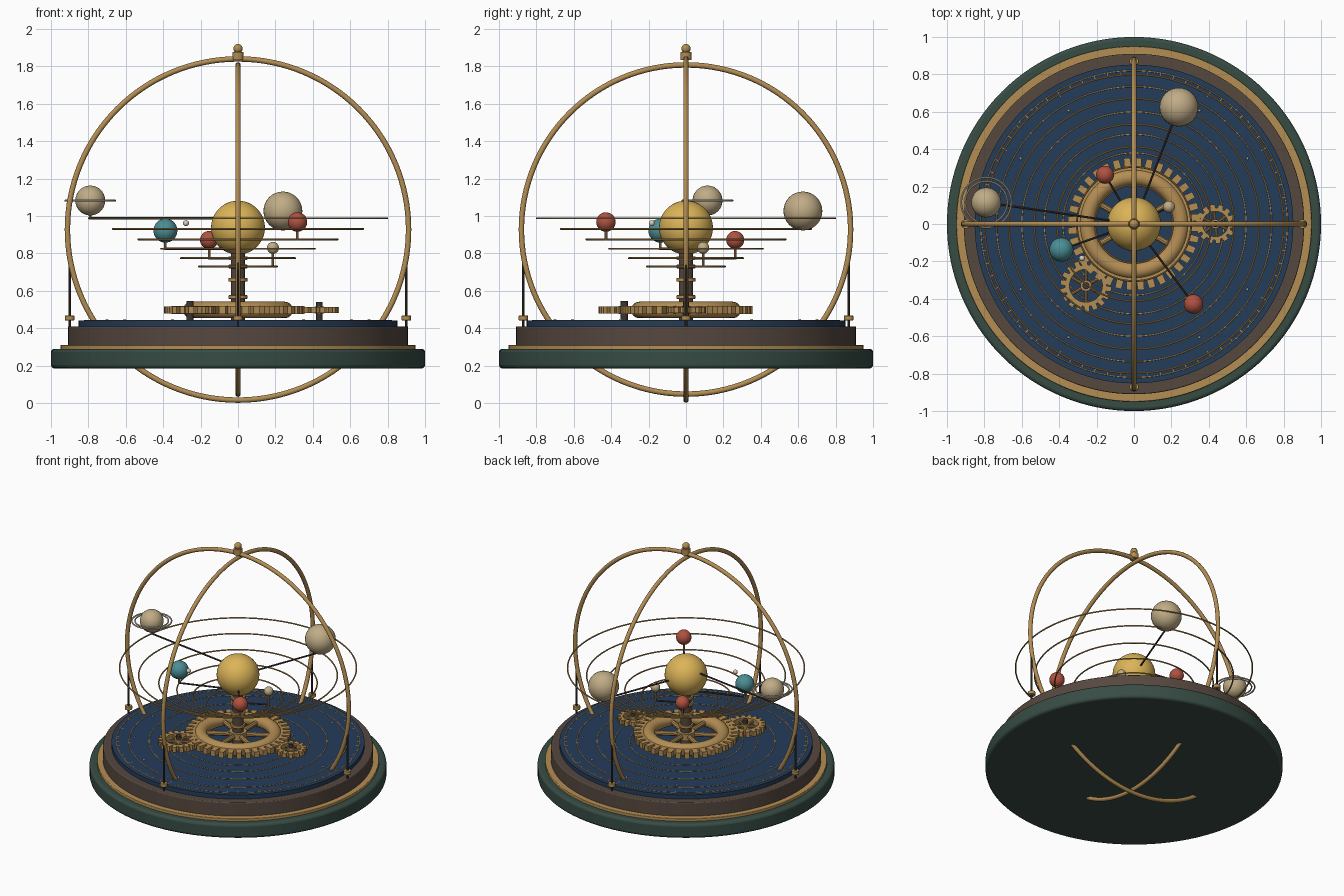
import bpy, bmesh, math
from mathutils import Vector

if "Cube" in bpy.data.objects:
    bpy.data.objects.remove(bpy.data.objects["Cube"])

def lin(c):
    c /= 255
    return c / 12.92 if c <= 0.04045 else ((c + 0.055) / 1.055) ** 2.4

def material(name, r, g, b):
    m = bpy.data.materials.new(name)
    m.diffuse_color = (lin(r), lin(g), lin(b), 1)
    m.use_nodes = True
    m.node_tree.nodes["Principled BSDF"].inputs["Base Color"].default_value = m.diffuse_color
    return m

GREEN = material("dark green", 55, 76, 68)
BRASS = material("brass", 180, 142, 84)
WOOD = material("dark wood", 86, 72, 63)
BLUE = material("night blue", 36, 60, 90)
GOLD = material("sun gold", 220, 180, 88)
TEAL = material("teal", 74, 142, 150)
RED = material("rust red", 176, 82, 64)
TAN = material("tan", 192, 172, 134)
PALE = material("pale ivory", 216, 206, 186)
STEEL = material("dark steel", 62, 54, 50)

def finish(name, mat, bevel=0):
    o = bpy.context.object
    o.name = name
    o.data.materials.append(mat)
    if bevel:
        b = o.modifiers.new("bevel", 'BEVEL')
        b.width, b.segments, b.limit_method = bevel, 3, 'ANGLE'
    bpy.ops.object.shade_smooth_by_angle(angle=math.radians(35))
    return o

def cyl(name, mat, r, z0, z1, x=0, y=0, n=24, bevel=0):
    bpy.ops.mesh.primitive_cylinder_add(vertices=n, radius=r, depth=z1 - z0, location=(x, y, (z0 + z1) / 2))
    return finish(name, mat, bevel)

def ball(name, mat, r, loc, n=32):
    bpy.ops.mesh.primitive_uv_sphere_add(segments=n, ring_count=n // 2, radius=r, location=loc)
    return finish(name, mat)

def torus(name, mat, R, r, loc, rot=(0, 0, 0), n=96, k=8):
    bpy.ops.mesh.primitive_torus_add(major_radius=R, minor_radius=r, major_segments=n,
                                     minor_segments=k, location=loc, rotation=rot)
    return finish(name, mat)

def rod(name, mat, r, a, b, n=10):
    a, b = Vector(a), Vector(b)
    d = b - a
    bpy.ops.mesh.primitive_cylinder_add(vertices=n, radius=r, depth=d.length, location=(a + b) / 2,
                                        rotation=d.to_track_quat('Z', 'Y').to_euler())
    return finish(name, mat)

def mesh_object(name, bm, mat):
    bmesh.ops.recalc_face_normals(bm, faces=bm.faces)
    me = bpy.data.meshes.new(name)
    bm.to_mesh(me)
    bm.free()
    o = bpy.data.objects.new(name, me)
    bpy.context.collection.objects.link(o)
    me.materials.append(mat)

def gear(name, x, y, z0, z1, inner, root, tip, teeth, spokes, spoke_r, hub, turn=0):
    # toothed rim
    bm = bmesh.new()
    rings = []
    for i in range(teeth * 4):
        a = turn + math.tau * (i // 4 + (0, 0.24, 0.34, 0.9)[i % 4]) / teeth
        R = root if i % 4 in (0, 1) else tip
        if i % 4 == 0:
            a -= math.tau * 0.02 / teeth
        c, s = math.cos(a), math.sin(a)
        rings.append([bm.verts.new((x + q * c, y + q * s, z))
                      for q, z in ((inner, z0), (R, z0), (R, z1), (inner, z1))])
    for i, p in enumerate(rings):
        q = rings[(i + 1) % len(rings)]
        for j in range(4):
            bm.faces.new((p[j], p[(j + 1) % 4], q[(j + 1) % 4], q[j]))
    mesh_object(name, bm, BRASS)
    # spokes and hub
    zm = (z0 + z1) / 2
    for i in range(spokes):
        a = turn + math.tau * (i + 0.5) / spokes
        rod(name + "_spoke", BRASS, spoke_r, (x, y, zm),
            (x + (inner + 0.005) * math.cos(a), y + (inner + 0.005) * math.sin(a), zm))
    cyl(name + "_hub", BRASS, hub, z0 - 0.003, z1 + 0.003, x, y)

# stepped base and dial
cyl("base_plinth", GREEN, 1.0, 0.185, 0.29, n=128, bevel=0.018)
cyl("base_brass_band", BRASS, 0.95, 0.285, 0.31, n=128, bevel=0.004)
cyl("base_wood_step", WOOD, 0.91, 0.30, 0.41, n=128, bevel=0.006)
cyl("dial_plate", BLUE, 0.852, 0.40, 0.441, n=128)
for R in (0.38, 0.48, 0.60, 0.735, 0.82):
    torus("dial_ring", BRASS, R, 0.004, (0, 0, 0.44), k=6)

# dial ticks and star studs
bm = bmesh.new()
for i in range(72):
    a = math.tau * i / 72
    u, t = Vector((math.cos(a), math.sin(a), 0)), Vector((-math.sin(a), math.cos(a), 0))
    r0 = 0.785 if i % 6 == 0 else 0.80
    bm.faces.new([bm.verts.new(u * r + t * w + Vector((0, 0, 0.4425)))
                  for r, w in ((r0, -0.002), (0.82, -0.002), (0.82, 0.002), (r0, 0.002))])
mesh_object("dial_ticks", bm, BRASS)
for i in range(12):
    a = math.tau * i / 12
    ball("star_stud", PALE, 0.008, (0.7 * math.cos(a), 0.7 * math.sin(a), 0.443), 10)

# crossed hoops, finial and supports
HZ = 0.928
torus("hoop_wide", BRASS, 0.912, 0.0145, (0, 0, HZ), (math.pi / 2, 0, 0), 128, 12)
torus("hoop_narrow", BRASS, 0.88, 0.0145, (0, 0, HZ), (0, math.pi / 2, 0), 128, 12)
cyl("finial_collar", BRASS, 0.03, 1.833, 1.878, bevel=0.004)
ball("finial_ball", BRASS, 0.025, (0, 0, 1.895), 20)
for x, y in ((0.9, 0), (-0.9, 0), (0, 0.87), (0, -0.87)):
    cyl("hoop_post", STEEL, 0.007, 0.41, 0.80, x, y, 10)
    cyl("hoop_post_foot", BRASS, 0.025, 0.442, 0.468, x, y, 20, 0.003)

# gear train
gear("main_gear", 0, 0, 0.476, 0.519, 0.23, 0.303, 0.355, 36, 6, 0.017, 0.06)
torus("main_gear_rim", BRASS, 0.25, 0.044, (0, 0, 0.498), k=16)
gear("right_pinion", 0.435, 0, 0.481, 0.514, 0.068, 0.085, 0.106, 14, 6, 0.008, 0.025, 0.1)
gear("left_pinion", -0.257, -0.33, 0.478, 0.517, 0.088, 0.111, 0.138, 18, 6, 0.009, 0.03)
cyl("right_pinion_axle", STEEL, 0.017, 0.44, 0.541, 0.435, 0)
cyl("left_pinion_axle", STEEL, 0.019, 0.44, 0.546, -0.257, -0.33)

# central column and sun
cyl("column", WOOD, 0.038, 0.44, 0.85)
for z in (0.567, 0.66, 0.73, 0.775, 0.825):
    cyl("column_collar", BRASS, 0.05, z - 0.01, z + 0.01, bevel=0.003)
ball("sun", GOLD, 0.144, (0, 0, 0.938), 48)

# planets: name, colour, radius, x, y, z, orbit height
planets = (
    ("first_planet", TAN, 0.032, 0.187, 0.092, 0.83, 0.73),
    ("second_planet", RED, 0.048, -0.155, 0.263, 0.872, 0.775),
    ("third_planet", TEAL, 0.064, -0.388, -0.137, 0.922, 0.825),
    ("fourth_planet", RED, 0.052, 0.318, -0.428, 0.968, 0.875),
    ("fifth_planet", TAN, 0.104, 0.24, 0.625, 1.027, 0.931),
    ("ringed_planet", TAN, 0.08, -0.79, 0.115, 1.083, 0.988),
)
for name, mat, r, x, y, z, oz in planets:
    ball(name, mat, r, (x, y, z))
    torus(name + "_orbit", BRASS, math.hypot(x, y), 0.005, (0, 0, oz), n=112)
    cyl(name + "_stem", BRASS, 0.007, oz - 0.006, z, x, y, 10)
    rod(name + "_arm", STEEL, 0.006, (0, 0, oz), (x, y, oz))
ball("moon", PALE, 0.016, (-0.278, -0.183, 0.962), 16)
for R in (0.113, 0.134):
    torus("planet_ring", PALE, R, 0.005, (-0.79, 0.115, 1.083), n=64)
